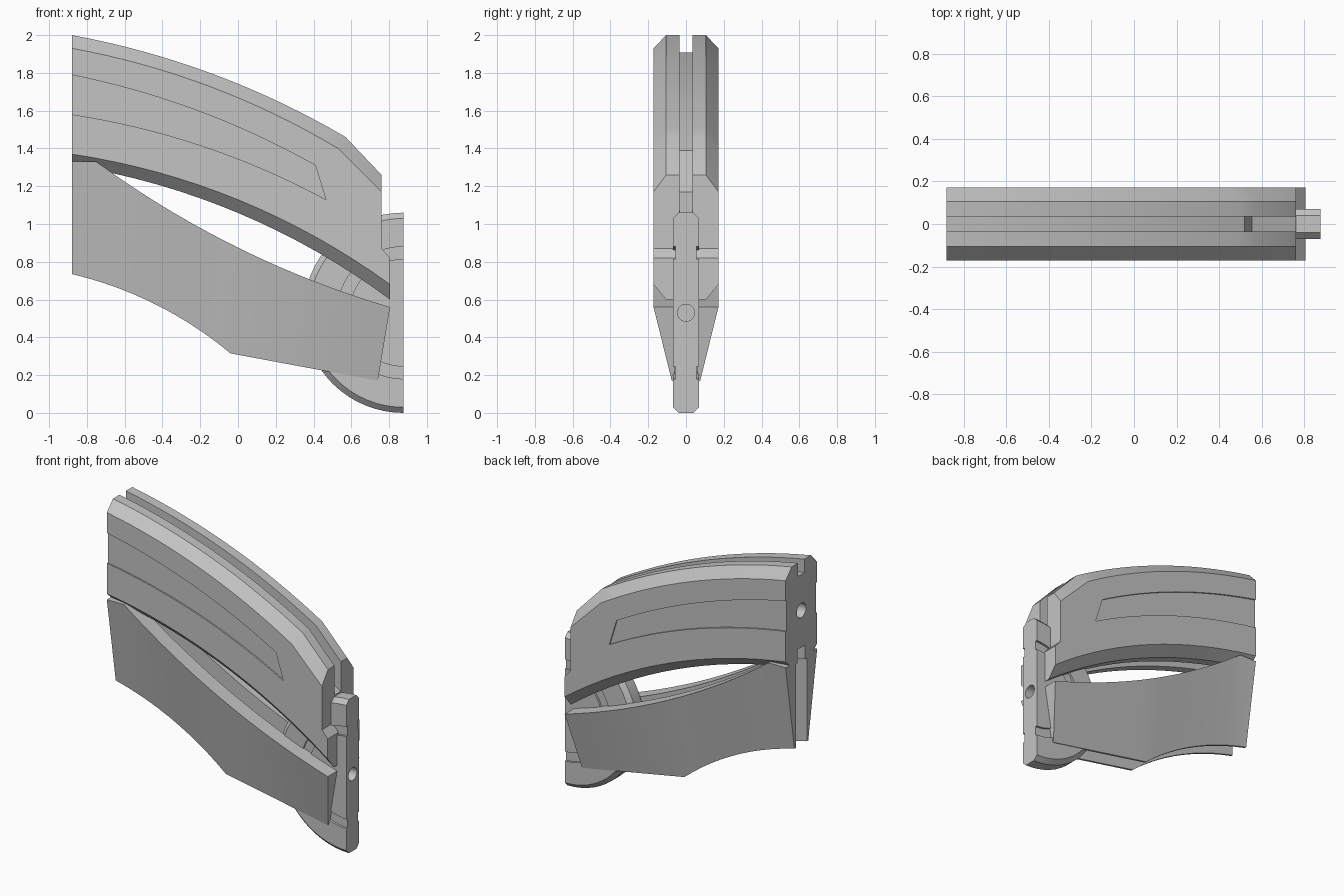
import bpy
import bmesh
import math
from mathutils import Vector

cube = bpy.data.objects.get("Cube")
if cube:
    bpy.data.objects.remove(cube, do_unlink=True)

grey = bpy.data.materials.new("plain grey")
grey.use_nodes = True
colour = (0.55, 0.55, 0.55, 1)
grey.diffuse_color = colour
grey.node_tree.nodes["Principled BSDF"].inputs["Base Color"].default_value = colour


def arc(start, end, sag, steps=16):
    """Circular arc in (x, z); positive sag bulges upwards."""
    a, b = Vector(start), Vector(end)
    chord = b - a
    normal = Vector((-chord.y, chord.x)).normalized()
    half = chord.length / 2
    radius = (half ** 2 + sag ** 2) / (2 * abs(sag))
    sweep = math.asin(half / radius)
    sign = math.copysign(1, sag)
    centre = (a + b) / 2 + normal * (sag - sign * radius)
    points = []
    for i in range(steps + 1):
        t = sweep * (2 * i / steps - 1)
        offset = chord.normalized() * math.sin(t) + normal * sign * math.cos(t)
        points.append(tuple(centre + offset * radius))
    return points


def half_circle(radius, x=0.875, z=0.53, steps=32):
    turns = [math.pi * (0.5 + i / steps) for i in range(steps + 1)]
    return [(x + radius * math.cos(t), z + radius * math.sin(t)) for t in turns]


def loft(name, rings):
    """Closed solid through rings of 3D points, capped at both ends."""
    bm = bmesh.new()
    layers = [[bm.verts.new(p) for p in ring] for ring in rings]
    for a, b in zip(layers, layers[1:]):
        for i in range(len(a)):
            j = (i + 1) % len(a)
            bm.faces.new((a[i], a[j], b[j], b[i]))
    bm.faces.new(layers[0][::-1])
    bm.faces.new(layers[-1])
    bmesh.ops.recalc_face_normals(bm, faces=bm.faces)
    mesh = bpy.data.meshes.new(name)
    bm.to_mesh(mesh)
    bm.free()
    mesh.materials.append(grey)
    obj = bpy.data.objects.new(name, mesh)
    bpy.context.collection.objects.link(obj)
    return obj


def layered(name, layers):
    """Solid from (y, outline) layers."""
    return loft(name, [[(x, y, z) for x, z in outline] for y, outline in layers])


def prism(outline, y0, y1):
    return layered("cutter", [(y0, outline), (y1, outline)])


def rod(x0, x1, z, radius, sides=24):
    turns = [2 * math.pi * i / sides for i in range(sides)]
    return loft("cutter", [[(x, radius * math.cos(t), z + radius * math.sin(t))
                            for t in turns] for x in (x0, x1)])


def carve(obj, cutters):
    for cutter in cutters:
        cutter.hide_render = True
        mod = obj.modifiers.new("cut", "BOOLEAN")
        mod.operation = "DIFFERENCE"
        mod.solver = "EXACT"
        mod.object = cutter
        bpy.context.view_layer.objects.active = obj
        bpy.ops.object.modifier_apply(modifier=mod.name)
        bpy.data.objects.remove(cutter, do_unlink=True)


def smooth(obj):
    bpy.ops.object.select_all(action="DESELECT")
    obj.select_set(True)
    bpy.context.view_layer.objects.active = obj
    bpy.ops.object.shade_smooth_by_angle(angle=math.radians(20))


LEFT = -0.88

# Upper curved body with chamfered top and bottom edges
step = [(0.76, 0.87), (0.805, 0.82)]
side = (arc((LEFT, 1.93), (0.53, 1.40), 0.068) + [(0.76, 1.17)] + step
        + arc((LEFT, 1.37), (0.805, 0.68), 0.11)[::-1])
core = (arc((LEFT, 2.0), (0.57, 1.46), 0.068) + [(0.76, 1.26)] + step
        + arc((LEFT, 1.31), (0.805, 0.60), 0.11)[::-1])
upper = layered("upper_body", [(-0.172, side), (-0.105, core), (0.105, core), (0.172, side)])

# Grooves along the top and underside, shallow side panels and an end socket
top_groove = (arc((LEFT - 0.02, 1.912), (0.52, 1.39), 0.068)
              + [(0.555, 1.17), (0.9, 0.98), (0.9, 2.1), (LEFT - 0.02, 2.1)])
under_groove = (arc((LEFT - 0.02, 1.41), (0.83, 0.68), 0.11)
                + [(0.83, 0.4), (LEFT - 0.02, 0.9)])
panel = (arc((LEFT - 0.02, 1.793), (0.41, 1.31), 0.056)
         + arc((LEFT - 0.02, 1.583), (0.465, 1.13), 0.063)[::-1])
carve(upper, [prism(top_groove, -0.035, 0.035), prism(under_groove, -0.04, 0.04),
              prism(panel, 0.162, 0.2), prism(panel, -0.2, -0.162),
              rod(LEFT - 0.1, LEFT + 0.12, 1.66, 0.05)])
smooth(upper)

# Lower tapering walls, one on each side of the central slot
top_line = [(LEFT, 1.33)] + arc((-0.75, 1.33), (0.805, 0.56), -0.075, 20)
bottom_line = arc((LEFT, 0.735), (-0.04, 0.315), 0.055, 11)
bottom_line += [(-0.04 + 0.78 * i / 10, 0.315 - 0.145 * i / 10) for i in range(1, 11)]
for name, s in (("left_side", 1), ("right_side", -1)):
    rings = [[(tx, s * 0.06, tz), (tx, s * 0.172, tz),
              (bx, s * 0.075, bz), (bx, s * 0.06, bz)]
             for (tx, tz), (bx, bz) in zip(top_line, bottom_line)]
    smooth(loft("lower_wall_" + name, rings))

# Half-round end plate with chamfered rim, side grooves and a pin hole
rim, face = half_circle(0.53), half_circle(0.50)
plate = layered("end_plate", [(-0.07, face), (-0.04, rim), (0.04, rim), (0.07, face)])
ring = ([(0.9, 0.88)] + half_circle(0.35) + [(0.9, 0.18), (0.9, 0.245)]
        + half_circle(0.285)[::-1] + [(0.9, 0.815)])
carve(plate, [prism(ring, 0.055, 0.1), prism(ring, -0.1, -0.055),
              rod(0.75, 0.95, 0.53, 0.045)])
smooth(plate)
